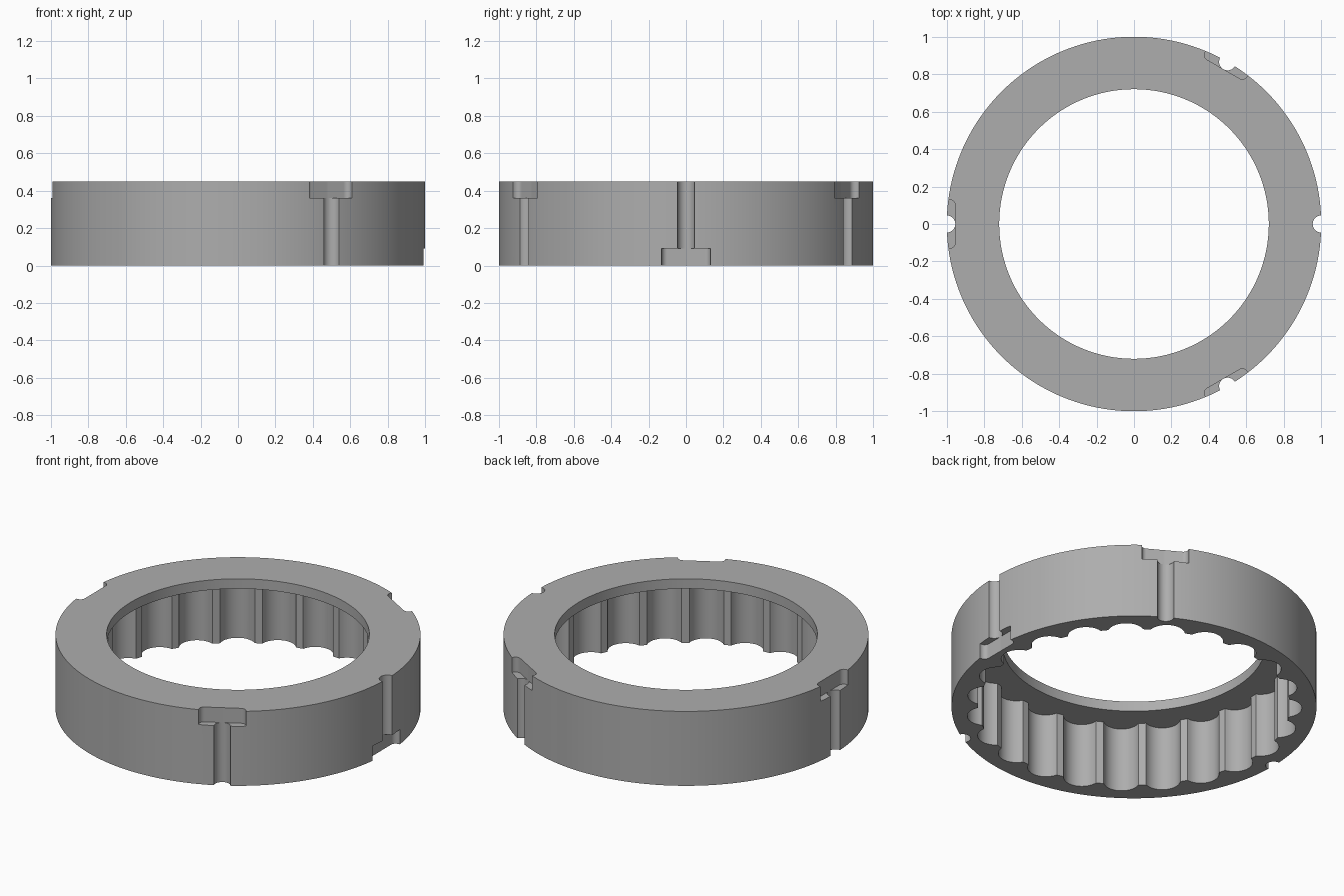
import bpy, bmesh, math
from math import cos, sin, pi, radians

if "Cube" in bpy.data.objects:
    bpy.data.objects.remove(bpy.data.objects["Cube"])

HEIGHT, LIP_Z = 0.45, 0.39
OUTER, HOLE = 1.0, 0.72
LOBES, LAND_R, LOBE_C, LOBE_R = 23, 0.855, 0.82, 0.10
SEAT = 0.955          # depth reached by the rim notches
NOTCH_H = 0.09

grey = bpy.data.materials.new("neutral grey")
grey.use_nodes = True
colour = (0.42, 0.42, 0.42, 1)
grey.diffuse_color = colour
grey.node_tree.nodes["Principled BSDF"].inputs["Base Color"].default_value = colour


def prism(name, outline, z0, z1, turn=0):
    """Extrude a closed outline from z0 to z1, turned about the ring axis."""
    t = radians(turn)
    bm = bmesh.new()
    verts = [bm.verts.new((x * cos(t) - y * sin(t), x * sin(t) + y * cos(t), z0))
             for x, y in outline]
    face = bm.faces.new(verts)
    top = bmesh.ops.extrude_face_region(bm, geom=[face])["geom"]
    bmesh.ops.translate(bm, vec=(0, 0, z1 - z0),
                        verts=[g for g in top if isinstance(g, bmesh.types.BMVert)])
    bmesh.ops.recalc_face_normals(bm, faces=bm.faces)
    mesh = bpy.data.meshes.new(name)
    bm.to_mesh(mesh)
    bm.free()
    mesh.materials.append(grey)
    obj = bpy.data.objects.new(name, mesh)
    bpy.context.collection.objects.link(obj)
    return obj


def arc(cx, cy, r, a0, a1, n):
    return [(cx + r * cos(a0 + (a1 - a0) * i / n), cy + r * sin(a0 + (a1 - a0) * i / n))
            for i in range(n + 1)]


def circle(cx, cy, r, n):
    return arc(cx, cy, r, 0, 2 * pi, n)[:-1]


def scallops():
    """Round pockets separated by narrow lands."""
    reach = math.acos((LAND_R**2 + LOBE_C**2 - LOBE_R**2) / (2 * LAND_R * LOBE_C))
    sweep = math.atan2(LAND_R * sin(reach), LAND_R * cos(reach) - LOBE_C)
    pocket = arc(LOBE_C, 0, LOBE_R, -sweep, sweep, 14)
    points = []
    for k in range(LOBES):
        a = 2 * pi * k / LOBES
        points += [(x * cos(a) - y * sin(a), x * sin(a) + y * cos(a)) for x, y in pocket]
    return points


# Ring body and the shapes removed from it
ring = prism("ring_body", circle(0, 0, OUTER, 240), 0, HEIGHT)
cutters = [
    prism("hole_cutter", circle(0, 0, HOLE, 180), -0.1, HEIGHT + 0.1),
    prism("pocket_cutter", scallops(), -0.1, LIP_Z),
]

# Rim slots: a round groove plus a wide notch with rounded inner corners
f, w = 0.03, 0.13
notch = (arc(SEAT + f, -w + f, f, 1.5 * pi, pi, 8)
         + arc(SEAT + f, w - f, f, pi, 0.5 * pi, 8) + [(1.1, w), (1.1, -w)])
for turn in (0, 60, 180, 300):
    low = turn == 0
    z0, z1 = (-0.1, NOTCH_H) if low else (HEIGHT - NOTCH_H, HEIGHT + 0.1)
    cutters.append(prism("notch_cutter", notch, z0, z1, turn))
    cutters.append(prism("groove_cutter", circle(1.0, 0, 0.0455, 32), -0.1, HEIGHT + 0.1, turn))

bpy.context.view_layer.objects.active = ring
for cutter in cutters:
    mod = ring.modifiers.new("cut", "BOOLEAN")
    mod.operation, mod.solver, mod.object = "DIFFERENCE", "EXACT", cutter
    bpy.ops.object.modifier_apply(modifier=mod.name)
    bpy.data.objects.remove(cutter)

bpy.ops.object.select_all(action="DESELECT")
ring.select_set(True)
bpy.ops.object.shade_smooth_by_angle(angle=radians(30))
